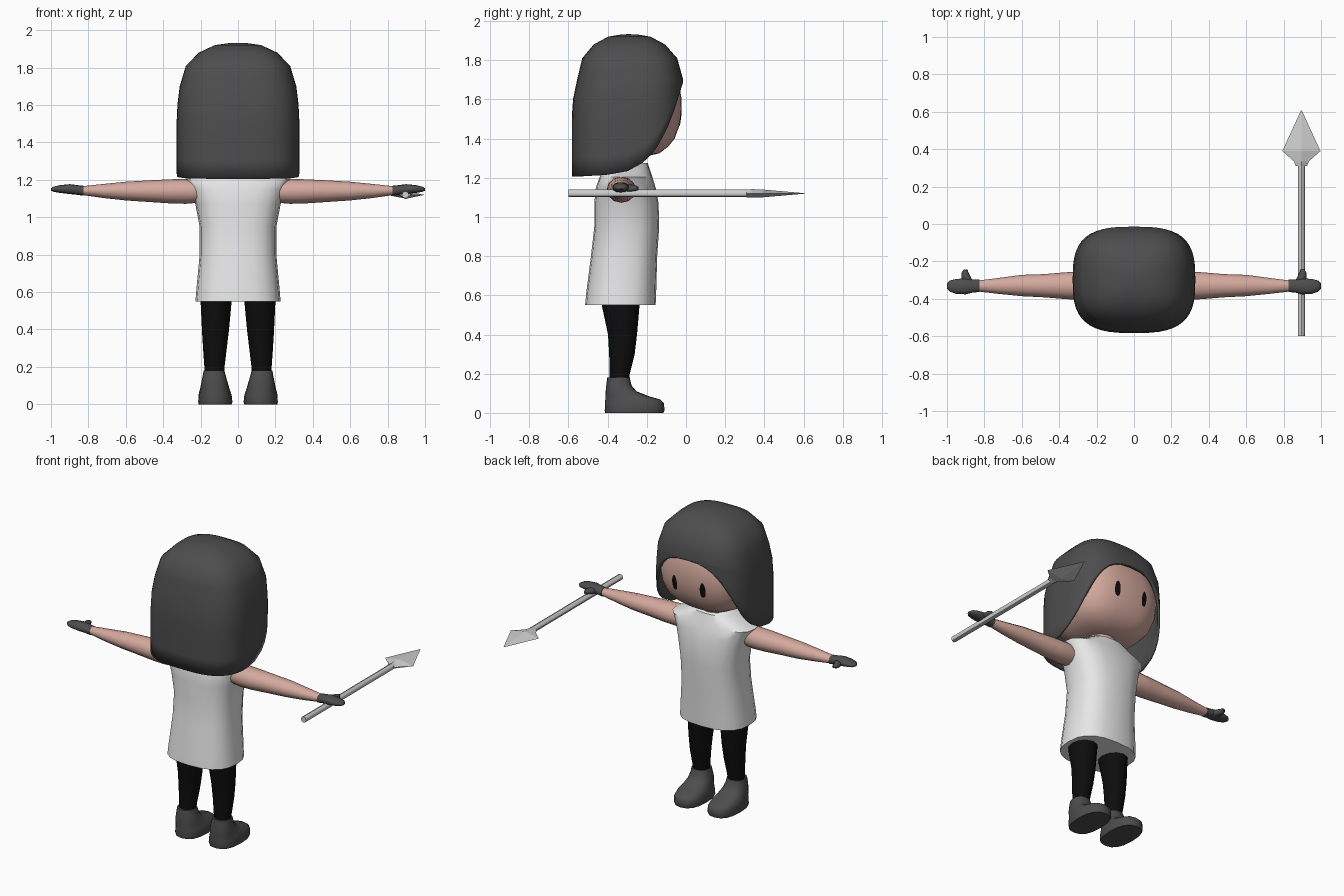
import bpy, bmesh, math
from mathutils import Vector

if "Cube" in bpy.data.objects:
    bpy.data.objects.remove(bpy.data.objects["Cube"])


def material(name, rgb):
    m = bpy.data.materials.new(name)
    m.diffuse_color = (*rgb, 1)
    m.use_nodes = True
    m.node_tree.nodes["Principled BSDF"].inputs["Base Color"].default_value = m.diffuse_color
    return m


DARK = material("dark grey", (0.075, 0.075, 0.075))
BLACK = material("black", (0.004, 0.004, 0.004))
SKIN = material("skin", (0.66, 0.40, 0.34))
WHITE = material("white cloth", (0.8, 0.8, 0.8))
STEEL = material("pale steel", (0.62, 0.62, 0.62))


def finish(bm, name, mat, smooth=45, mirror=False):
    bmesh.ops.recalc_face_normals(bm, faces=bm.faces)
    me = bpy.data.meshes.new(name)
    bm.to_mesh(me)
    bm.free()
    me.materials.append(mat)
    ob = bpy.data.objects.new(name, me)
    bpy.context.collection.objects.link(ob)
    if smooth:
        bpy.ops.object.select_all(action='DESELECT')
        ob.select_set(True)
        bpy.context.view_layer.objects.active = ob
        bpy.ops.object.shade_smooth_by_angle(angle=math.radians(smooth))
    if mirror:
        ob.modifiers.new("mirror", 'MIRROR')
    return ob


def unit(i, sides, power):
    """Point i on a unit superellipse."""
    t = 2 * math.pi * i / sides
    c, s = math.cos(t), math.sin(t)
    return (math.copysign(abs(c) ** (2 / power), c),
            math.copysign(abs(s) ** (2 / power), s))


def loft(name, axis, rings, mat, sides=16, power=2, smooth=45, mirror=False):
    """Skin rings given as (position on axis, a_min, a_max, b_min, b_max)."""
    place = {'x': lambda t, a, b: (t, a, b),
             'y': lambda t, a, b: (a, t, b),
             'z': lambda t, a, b: (a, b, t)}[axis]
    bm = bmesh.new()
    loops = []
    for t, a0, a1, b0, b1 in rings:
        loop = []
        for i in range(sides):
            u, v = unit(i, sides, power)
            loop.append(bm.verts.new(place(t, (a0 + a1) / 2 + u * (a1 - a0) / 2,
                                           (b0 + b1) / 2 + v * (b1 - b0) / 2)))
        loops.append(loop)
    for p, q in zip(loops, loops[1:]):
        for i in range(sides):
            j = (i + 1) % sides
            bm.faces.new((p[i], p[j], q[j], q[i]))
    bm.faces.new(loops[0])
    bm.faces.new(loops[-1])
    return finish(bm, name, mat, smooth, mirror)


def lerp(x, table):
    for (x0, y0), (x1, y1) in zip(table, table[1:]):
        if x <= x1:
            return y0 + (y1 - y0) * max(0, x - x0) / (x1 - x0)
    return table[-1][1]


def centred(rows):
    """(z, half width, y back, y front) rows to loft rings about x = 0."""
    return [(z, -h, h, y0, y1) for z, h, y0, y1 in rows]


# Head and neck
head = loft("head", 'z', centred([
    (1.31, .08, -.40, -.20), (1.325, .17, -.46, -.135), (1.36, .235, -.52, -.09),
    (1.40, .27, -.54, -.058), (1.47, .295, -.55, -.032), (1.53, .303, -.55, -.024),
    (1.60, .303, -.55, -.022), (1.70, .27, -.53, -.04), (1.80, .22, -.48, -.10),
    (1.87, .13, -.40, -.18)]), SKIN, 32, 2.8, 60)
loft("neck", 'z', centred([(1.18, .09, -.40, -.22), (1.34, .09, -.40, -.22)]), SKIN)

# Eyes: thin ovals laid onto the face
for side, label in ((-1, "left"), (1, "right")):
    bm = bmesh.new()
    bmesh.ops.create_circle(bm, cap_ends=True, cap_tris=True, radius=1, segments=16)
    for v in bm.verts:
        v.co = Vector((side * .105 + v.co.x * .022, 0, 1.507 + v.co.y * .056))
    eye = finish(bm, label + "_eye", BLACK, 0)
    w = eye.modifiers.new("lay on face", 'SHRINKWRAP')
    w.target = head
    w.wrap_method = 'NEAREST_SURFACEPOINT'
    w.wrap_mode = 'ABOVE_SURFACE'
    w.offset = .005

# Hair: columns from the crown down to a hem that rises towards the face
SCALE = [(1.2, 1), (1.57, 1), (1.7, .95), (1.81, .85), (1.88, .64), (1.92, .38), (1.931, .15)]
HEM = [(-.585, 1.205), (-.40, 1.215), (-.28, 1.237), (-.20, 1.29), (-.15, 1.35),
       (-.10, 1.44), (-.06, 1.54), (-.035, 1.62), (-.012, 1.69)]
bm = bmesh.new()
crown = bm.verts.new((0, -.295, 1.933))
cols = []
for i in range(48):
    u, v = unit(i, 48, 3)
    hem = lerp(-.297 + .285 * v, HEM)
    heights = [1.931, 1.92, 1.88, 1.81, 1.755] + [1.7 + (hem - 1.7) * k / 5 for k in range(6)]
    col = []
    for z in heights:
        s = lerp(z, SCALE)
        shift = lerp(z, [(1.57, -.298), (1.7, -.285), (1.94, -.29)])
        col.append(bm.verts.new((.328 * u * s, shift + .285 * v * s, z)))
    cols.append(col)
for p, q in zip(cols, cols[1:] + cols[:1]):
    bm.faces.new((crown, p[0], q[0]))
    for k in range(len(p) - 1):
        bm.faces.new((p[k], p[k + 1], q[k + 1], q[k]))
hair = finish(bm, "hair", DARK, 60)
solid = hair.modifiers.new("thickness", 'SOLIDIFY')
solid.thickness = .015
solid.offset = -1

# Shirt
loft("shirt", 'z', centred([
    (.55, .228, -.515, -.155), (.62, .222, -.508, -.152), (.80, .205, -.485, -.147),
    (.95, .205, -.468, -.137), (1.07, .228, -.468, -.14), (1.15, .255, -.46, -.155),
    (1.205, .285, -.44, -.172), (1.235, .20, -.43, -.182), (1.275, .13, -.41, -.195)]),
    WHITE, 20, 2.6, 50)

# Arms and mittens
loft("arm", 'x', [
    (.18, -.39, -.27, 1.08, 1.195), (.28, -.405, -.255, 1.072, 1.205),
    (.36, -.402, -.258, 1.074, 1.203), (.48, -.392, -.268, 1.082, 1.197),
    (.60, -.386, -.272, 1.09, 1.19), (.72, -.374, -.288, 1.103, 1.178),
    (.84, -.36, -.303, 1.12, 1.165)], SKIN, 12, mirror=True)
loft("mitten", 'x', [
    (.825, -.364, -.298, 1.115, 1.168), (.86, -.366, -.297, 1.12, 1.172),
    (.90, -.376, -.290, 1.124, 1.177), (.95, -.374, -.294, 1.13, 1.172),
    (.985, -.362, -.302, 1.136, 1.164), (1.0, -.345, -.318, 1.142, 1.155)],
    DARK, 12, 2.3, 60, True)
loft("thumb", 'y', [
    (-.32, .85, .91, 1.125, 1.165), (-.29, .87, .922, 1.125, 1.165),
    (-.26, .885, .922, 1.13, 1.162), (-.243, .89, .91, 1.138, 1.155)],
    DARK, 8, 2, 60, True)

# Legs and boots
loft("leg", 'z', [
    (.15, .075, .178, -.39, -.29), (.20, .072, .180, -.39, -.287),
    (.30, .060, .187, -.392, -.262), (.40, .048, .193, -.398, -.25),
    (.55, .034, .200, -.43, -.237), (.66, .028, .195, -.43, -.235)],
    BLACK, 12, mirror=True)
loft("boot", 'z', [
    (0, .034, .210, -.412, -.116), (.012, .030, .213, -.415, -.110),
    (.05, .034, .211, -.413, -.112), (.068, .040, .207, -.412, -.130),
    (.085, .046, .202, -.411, -.19), (.11, .053, .197, -.410, -.252),
    (.14, .062, .191, -.407, -.278), (.18, .073, .184, -.402, -.287)],
    DARK, 16, 2.5, 50, True)

# Spear
R = .019
loft("spear_shaft", 'y', [(y, .895 - R, .895 + R, 1.12 - R, 1.12 + R) for y in (-.6, .35)],
     STEEL, 8)
loft("spear_head", 'y', [
    (.31, .865, .925, 1.10, 1.14), (.335, .855, .935, 1.098, 1.142),
    (.39, .793, .997, 1.10, 1.14), (.608, .893, .897, 1.119, 1.121)],
    STEEL, 4, smooth=0)
